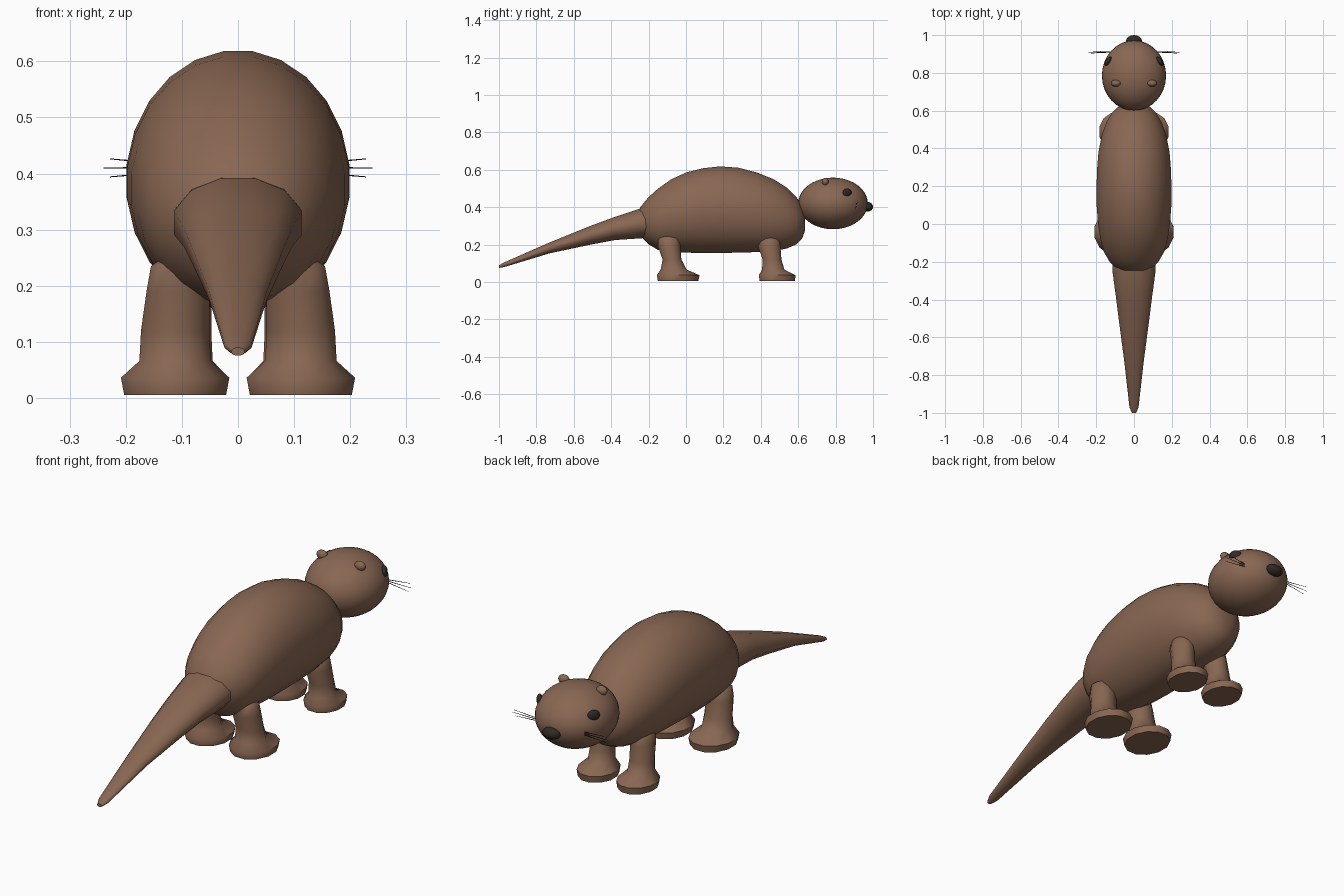
import bpy, bmesh, math
from mathutils import Vector, Matrix

if "Cube" in bpy.data.objects:
    bpy.data.objects.remove(bpy.data.objects["Cube"])


def material(name, rgb):
    m = bpy.data.materials.new(name)
    m.diffuse_color = (*rgb, 1)
    m.use_nodes = True
    m.node_tree.nodes["Principled BSDF"].inputs["Base Color"].default_value = m.diffuse_color
    return m


FUR = material("brown fur", (0.25, 0.135, 0.085))
DARK = material("dark", (0.03, 0.022, 0.018))


def finish(bm, name, mat, angle=50):
    bmesh.ops.recalc_face_normals(bm, faces=bm.faces)
    me = bpy.data.meshes.new(name)
    bm.to_mesh(me)
    bm.free()
    ob = bpy.data.objects.new(name, me)
    bpy.context.collection.objects.link(ob)
    me.materials.append(mat)
    bpy.ops.object.select_all(action='DESELECT')
    ob.select_set(True)
    bpy.context.view_layer.objects.active = ob
    bpy.ops.object.shade_smooth_by_angle(angle=math.radians(angle))
    return ob


def loft(name, rings, n, mat, angle=50):
    """Skin elliptical rings: (centre, half-axis a, half-axis b)."""
    bm = bmesh.new()
    loops = []
    for c, a, b in rings:
        t = [2 * math.pi * (i + 0.5) / n for i in range(n)]
        loops.append([bm.verts.new(Vector(c) + Vector(a) * math.cos(k) + Vector(b) * math.sin(k)) for k in t])
    for p, q in zip(loops, loops[1:]):
        for i in range(n):
            j = (i + 1) % n
            bm.faces.new((p[i], p[j], q[j], q[i]))
    bm.faces.new(loops[0])
    bm.faces.new(loops[-1])
    return finish(bm, name, mat, angle)


def along_y(profile):
    # profile rows: y, bottom z, top z, half width
    return [((0, y, (lo + hi) / 2), (w, 0, 0), (0, 0, (hi - lo) / 2)) for y, lo, hi, w in profile]


def ball(name, c, r, mat, u=16, v=10, turn=0):
    bm = bmesh.new()
    bmesh.ops.create_uvsphere(bm, u_segments=u, v_segments=v, radius=1)
    m = Matrix.Translation(c) @ Matrix.Rotation(turn, 4, 'Z') @ Matrix.Diagonal((*r, 1))
    bmesh.ops.transform(bm, matrix=m, verts=bm.verts)
    return finish(bm, name, mat, 60)


# Body
loft("body", along_y([
    (-0.257, 0.28, 0.36, 0.04), (-0.245, 0.245, 0.40, 0.085), (-0.20, 0.20, 0.455, 0.13),
    (-0.15, 0.17, 0.50, 0.16), (-0.08, 0.16, 0.55, 0.18), (0.0, 0.155, 0.587, 0.192),
    (0.09, 0.153, 0.61, 0.199), (0.18, 0.153, 0.62, 0.20), (0.28, 0.155, 0.613, 0.198),
    (0.38, 0.158, 0.587, 0.19), (0.47, 0.163, 0.55, 0.172), (0.54, 0.178, 0.505, 0.147),
    (0.59, 0.20, 0.455, 0.117), (0.62, 0.23, 0.41, 0.085), (0.637, 0.275, 0.35, 0.035)]),
    24, FUR)

# Tail
loft("tail", along_y([
    (-0.18, 0.235, 0.40, 0.115), (-0.25, 0.23, 0.394, 0.118), (-0.38, 0.222, 0.35, 0.1),
    (-0.51, 0.198, 0.302, 0.083), (-0.73, 0.152, 0.212, 0.053), (-0.97, 0.08, 0.106, 0.025),
    (-1.0, 0.075, 0.09, 0.012)]), 12, FUR)

# Head and nose
ball("head", (0, 0.786, 0.42), (0.17, 0.186, 0.138), FUR, 32, 20)
ball("nose", (0, 0.97, 0.402), (0.042, 0.03, 0.026), DARK)

# Legs with flat feet: y of leg, y of foot, x of foot, foot half sizes
LEGS = {"hind": (-0.09, -0.042, 0.112, 0.1, 0.118), "front": (0.445, 0.488, 0.1, 0.086, 0.102)}

for side, s in (("right", 1), ("left", -1)):
    for kind, (ly, fy, fx, rx, ry) in LEGS.items():
        k = rx / 0.1
        rows = [(fx, fy, 0.005, rx * 0.94, ry * 0.95), (fx, fy, 0.036, rx, ry),
                (fx, (fy + ly) / 2, 0.066, 0.066 * k, 0.072 * k),
                (fx, ly + 0.015, 0.12, 0.063 * k, 0.052),
                (fx - 0.005, ly, 0.19, 0.058 * k, 0.062),
                (fx - 0.01, ly - 0.002, 0.235, 0.055 * k, 0.058),
                (fx - 0.012, ly, 0.25, 0.035 * k, 0.03)]
        loft(f"{side}_{kind}_leg", [((s * x, y, z), (a, 0, 0), (0, b, 0)) for x, y, z, a, b in rows], 12, FUR)

    # Eyes and ears
    ball(f"{side}_eye", (s * 0.136, 0.862, 0.477), (0.014, 0.028, 0.024), DARK, turn=s * math.radians(35))
    ball(f"{side}_ear", (s * 0.096, 0.745, 0.536), (0.026, 0.018, 0.021), FUR)

    # Whiskers
    for i in (-1, 0, 1):
        cu = bpy.data.curves.new("whisker", 'CURVE')
        cu.dimensions = '3D'
        cu.bevel_depth = 0.002
        cu.bevel_resolution = 0
        sp = cu.splines.new('POLY')
        sp.points.add(1)
        sp.points[0].co = (s * 0.115, 0.91, 0.41 + i * 0.006, 1)
        sp.points[1].co = (s * (0.24 - 0.012 * abs(i)), 0.91 + i * 0.006, 0.41 + i * 0.016, 1)
        sp.points[1].radius = 0.4
        ob = bpy.data.objects.new(f"{side}_whisker_{i + 2}", cu)
        bpy.context.collection.objects.link(ob)
        cu.materials.append(DARK)
